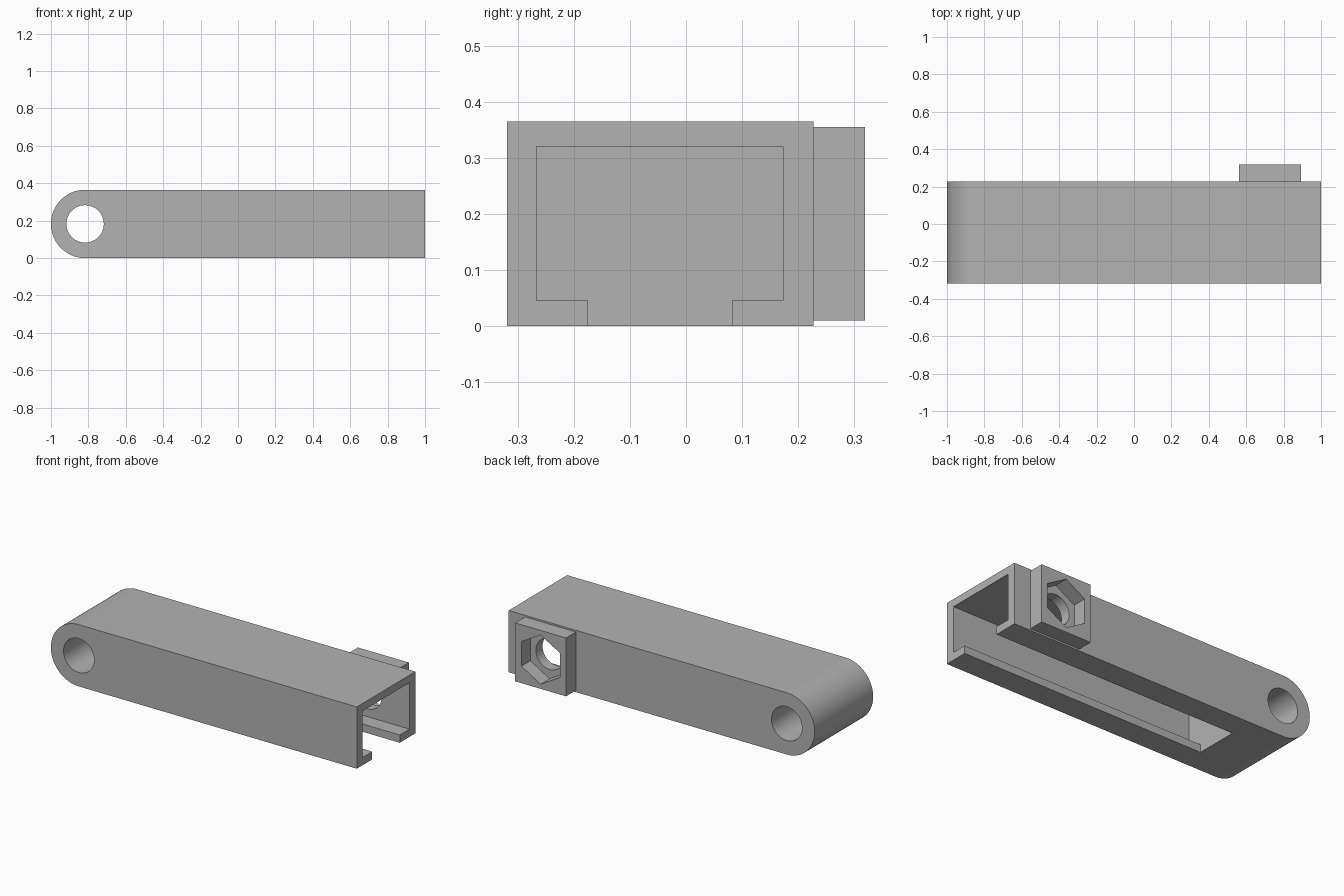
import bpy, bmesh, math
from mathutils import Matrix, Vector

cube = bpy.data.objects.get("Cube")
if cube:
    bpy.data.objects.remove(cube, do_unlink=True)

# Single grey plastic
grey = bpy.data.materials.new("mid_grey")
grey.use_nodes = True
colour = (0.45, 0.45, 0.45, 1)
grey.diffuse_color = colour
grey.node_tree.nodes["Principled BSDF"].inputs["Base Color"].default_value = colour

FRONT, BACK, HEIGHT = -0.319, 0.227, 0.365
MID = HEIGHT / 2
PIVOT_X, NUT_X = -1 + MID, 0.727


def add_object(name, bm):
    bmesh.ops.recalc_face_normals(bm, faces=bm.faces)
    mesh = bpy.data.meshes.new(name)
    bm.to_mesh(mesh)
    bm.free()
    mesh.materials.append(grey)
    obj = bpy.data.objects.new(name, mesh)
    bpy.context.collection.objects.link(obj)
    return obj


def box(name, low, high):
    bm = bmesh.new()
    low, high = Vector(low), Vector(high)
    bmesh.ops.create_cube(bm, size=1, matrix=Matrix.Translation((low + high) / 2)
                          @ Matrix.Diagonal((*(high - low), 1)))
    return add_object(name, bm)


def prism(name, outline, y0, y1):
    """Extrude an x-z outline from y0 to y1."""
    bm = bmesh.new()
    face = bm.faces.new([bm.verts.new((x, y0, z)) for x, z in outline])
    grown = bmesh.ops.extrude_face_region(bm, geom=[face])
    moved = [v for v in grown["geom"] if isinstance(v, bmesh.types.BMVert)]
    bmesh.ops.translate(bm, verts=moved, vec=(0, y1 - y0, 0))
    return add_object(name, bm)


def ring(x, radius, sides):
    return [(x + radius * math.sin(math.tau * i / sides),
             MID + radius * math.cos(math.tau * i / sides)) for i in range(sides)]


def cut(target, cutter):
    cutter.hide_render = True
    mod = target.modifiers.new("cut", 'BOOLEAN')
    mod.operation = 'DIFFERENCE'
    mod.solver = 'EXACT'
    mod.object = cutter
    bpy.context.view_layer.objects.active = target
    bpy.ops.object.modifier_apply(modifier=mod.name)
    bpy.data.objects.remove(cutter, do_unlink=True)


# Arm with one rounded end
steps = 48
arc = [(PIVOT_X - MID * math.sin(math.pi * i / steps),
        MID + MID * math.cos(math.pi * i / steps)) for i in range(steps + 1)]
arm = prism("arm_body", arc + [(1, 0), (1, HEIGHT)], FRONT, BACK)

# Pivot bore, inner channel and lower slot
cut(arm, prism("pivot_cutter", ring(PIVOT_X, 0.1, 64), -0.5, 0.5))
cut(arm, box("channel_cutter", (-0.597, -0.266, 0.046), (1.1, 0.173, 0.32)))
cut(arm, box("slot_cutter", (-0.597, -0.175, -0.1), (1.1, 0.082, 0.1)))
cut(arm, prism("wall_bolt_cutter", ring(NUT_X, 0.09, 48), 0.1, 0.4))

# Nut holder with hexagonal pocket and bolt hole
holder = box("nut_holder", (0.561, BACK, 0.01), (0.893, 0.319, 0.355))
cut(holder, prism("nut_cutter", ring(NUT_X, 0.145, 6), 0.235, 0.4))
cut(holder, prism("bolt_cutter", ring(NUT_X, 0.09, 48), 0.1, 0.4))

# Smooth curved walls, crisp edges
for obj in (arm, holder):
    bpy.ops.object.select_all(action='DESELECT')
    obj.select_set(True)
    bpy.context.view_layer.objects.active = obj
    bpy.ops.object.shade_smooth_by_angle(angle=math.radians(30))
